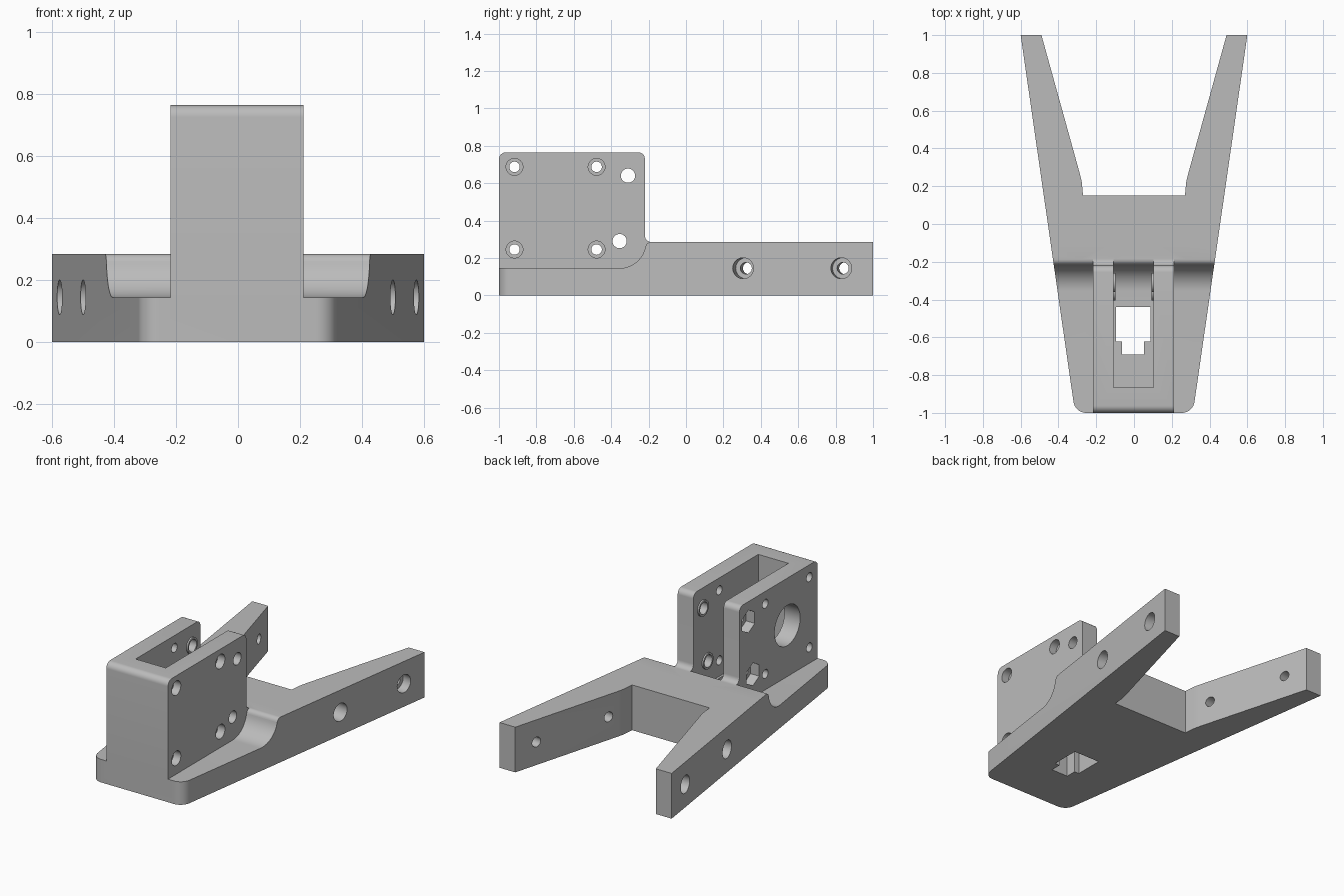
import bpy, bmesh, math
from mathutils import Vector, Matrix

cube = bpy.data.objects.get("Cube")
if cube:
    bpy.data.objects.remove(cube, do_unlink=True)

grey = bpy.data.materials.new("plain grey")
grey.use_nodes = True
grey.diffuse_color = (0.5, 0.5, 0.5, 1)
grey.node_tree.nodes["Principled BSDF"].inputs["Base Color"].default_value = (0.5, 0.5, 0.5, 1)


def to_object(name, bm):
    bmesh.ops.recalc_face_normals(bm, faces=bm.faces)
    mesh = bpy.data.meshes.new(name)
    bm.to_mesh(mesh)
    bm.free()
    mesh.materials.append(grey)
    ob = bpy.data.objects.new(name, mesh)
    bpy.context.collection.objects.link(ob)
    return ob


def prism(name, points, offset):
    """Extrude a closed 3D outline along offset."""
    bm = bmesh.new()
    face = bm.faces.new([bm.verts.new(p) for p in points])
    ext = bmesh.ops.extrude_face_region(bm, geom=[face])
    moved = [g for g in ext["geom"] if isinstance(g, bmesh.types.BMVert)]
    bmesh.ops.translate(bm, verts=moved, vec=offset)
    return to_object(name, bm)


def side_prism(name, profile, x0, x1):
    return prism(name, [(x0, y, z) for y, z in profile], (x1 - x0, 0, 0))


def box(name, x0, x1, y0, y1, z0, z1):
    return side_prism(name, [(y0, z0), (y1, z0), (y1, z1), (y0, z1)], x0, x1)


def rod(name, start, end, radius, sides=40):
    a, b = Vector(start), Vector(end)
    turn = (b - a).to_track_quat("Z", "Y").to_matrix().to_4x4()
    bm = bmesh.new()
    bmesh.ops.create_cone(bm, cap_ends=True, segments=sides, radius1=radius, radius2=radius,
                          depth=(b - a).length, matrix=Matrix.Translation((a + b) / 2) @ turn)
    return to_object(name, bm)


def arc(cx, cy, r, a0, a1, n=10):
    angles = [math.radians(a0 + (a1 - a0) * i / n) for i in range(n + 1)]
    return [(cx + r * math.cos(a), cy + r * math.sin(a)) for a in angles]


def combine(target, tool, operation="DIFFERENCE"):
    mod = target.modifiers.new("cut", "BOOLEAN")
    mod.operation, mod.solver, mod.object = operation, "EXACT", tool
    bpy.ops.object.select_all(action="DESELECT")
    bpy.context.view_layer.objects.active = target
    target.select_set(True)
    bpy.ops.object.modifier_apply(modifier=mod.name)
    bpy.data.objects.remove(tool, do_unlink=True)


TOP, FLOOR, HEIGHT = 0.285, 0.145, 0.765
BACK = -0.22
LEFT, RIGHT = 0.212, -0.218
SLOT_LEFT, SLOT_RIGHT = 0.102, -0.108

# Forked base plate, half outline mirrored
half = arc(0.253, -0.932, 0.068, -90, -8) + [(0.6, 1), (0.49, 1), (0.285, 0.26),
                                             (0.276, 0.22), (0.27, 0.15)]
outline = half + [(-x, y) for x, y in reversed(half)]
bracket = prism("forked_bracket", [(x, y, 0) for x, y in outline], (0, 0, TOP))


# Lowered front deck with a curved rise
def deck_profile(front):
    rise = arc(-0.355, 0.285, 0.14, -90, -10, 14) + arc(-0.187, 0.255, 0.03, 170, 90, 6)
    return [(front, FLOOR)] + rise + [(-0.1, TOP), (-0.1, 1), (front, 1)]


combine(bracket, side_prism("deck_cut", deck_profile(-1.2), -1, 1))

# Upright housing with rounded top corners and a filleted foot
housing = ([(-1, 0.08), (-0.17, 0.08), (-0.17, TOP)] + arc(-0.185, 0.32, 0.035, -90, -180, 6)
           + arc(BACK - 0.035, HEIGHT - 0.035, 0.035, 0, 90, 8)
           + arc(-0.962, HEIGHT - 0.038, 0.038, 90, 180, 8))
combine(bracket, side_prism("housing", housing, RIGHT, LEFT), "UNION")

# Slot between the walls, and the keyed opening in its floor
combine(bracket, side_prism("slot_cut", deck_profile(-0.865), SLOT_RIGHT, SLOT_LEFT))
combine(bracket, box("floor_cut", -0.096, 0.087, -0.622, -0.44, -0.1, 0.3))
combine(bracket, box("key_cut", -0.064, 0.053, -0.69, -0.6, -0.1, 0.3))

# Pivot holes with inner bosses and hexagonal nut pockets
for y, z in ((-0.31, 0.64), (-0.355, 0.29)):
    for x, step in ((SLOT_LEFT, -0.01), (SLOT_RIGHT, 0.01)):
        combine(bracket, rod("boss", (x - step, y, z), (x + step, y, z), 0.05), "UNION")
    combine(bracket, rod("pivot_hole", (-0.4, y, z), (0.4, y, z), 0.038))
    combine(bracket, rod("nut_pocket", (-0.4, y, z), (RIGHT + 0.06, y, z), 0.072, 6))

# Counterbored corner screws
for y in (-0.917, -0.478):
    for z in (0.245, 0.687):
        combine(bracket, rod("screw_hole", (-0.4, y, z), (0.4, y, z), 0.028))
        combine(bracket, rod("screw_head", (LEFT - 0.05, y, z), (0.4, y, z), 0.045))

# Large shaft opening in the right wall
combine(bracket, rod("shaft_hole", (-0.4, -0.698, 0.467), (-0.05, -0.698, 0.467), 0.127, 64))

# Counterbored holes through both arms, square to the outer faces
for y, depth in ((0.305, 0.11), (0.83, 0.06)):
    for s in (1, -1):
        mouth = Vector((s * (0.6 - 0.141 * (1 - y)), y, FLOOR))
        inward = Vector((-s, 0.15, 0)).normalized()
        combine(bracket, rod("arm_hole", mouth - inward * 0.1, mouth + inward * 0.3, 0.031))
        combine(bracket, rod("arm_recess", mouth - inward * 0.1, mouth + inward * depth, 0.056))

bpy.ops.object.select_all(action="DESELECT")
bracket.select_set(True)
bpy.context.view_layer.objects.active = bracket
bpy.ops.object.shade_smooth_by_angle(angle=math.radians(30))
